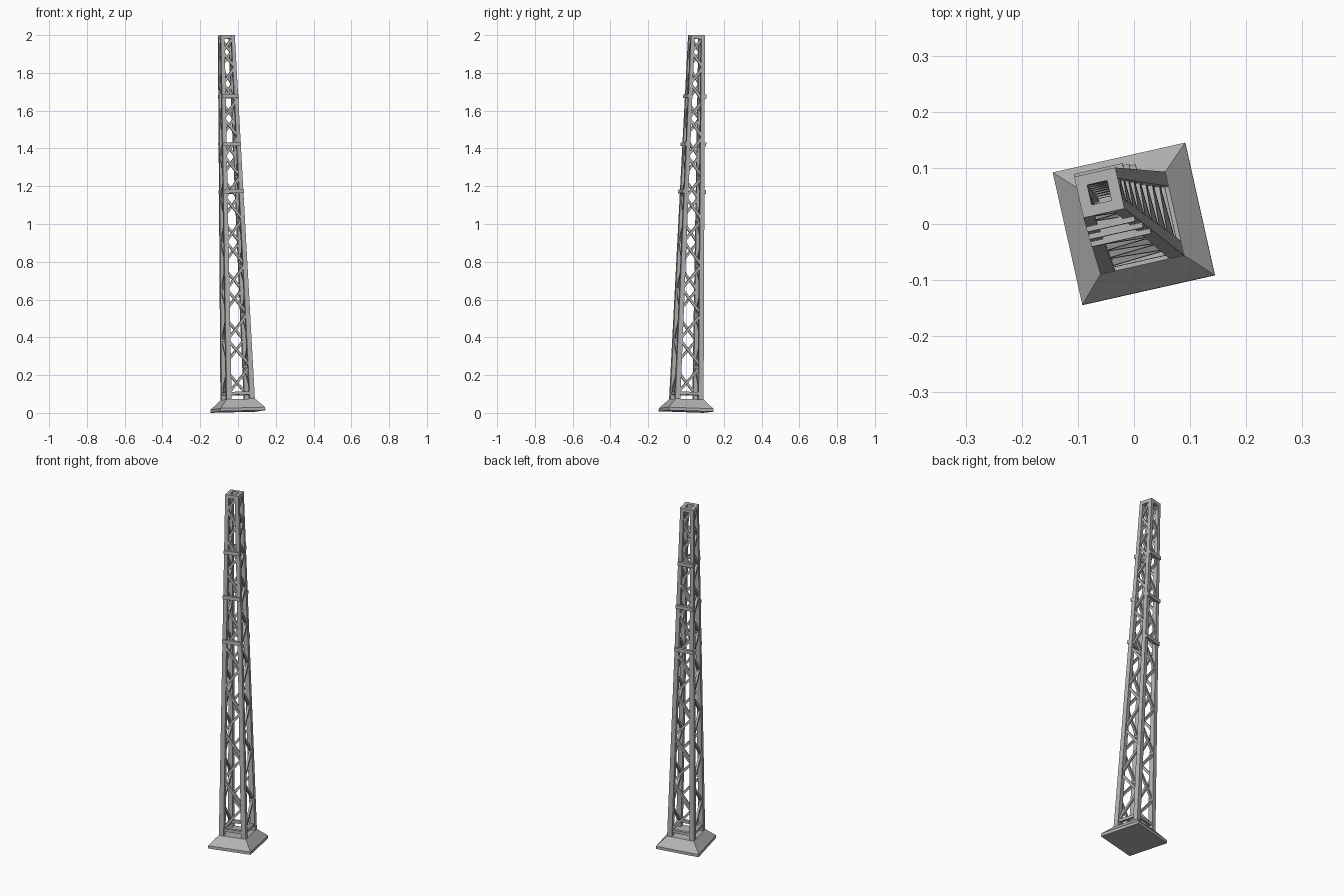
import bpy, bmesh, math
from mathutils import Vector, Matrix

if "Cube" in bpy.data.objects:
    bpy.data.objects.remove(bpy.data.objects["Cube"], do_unlink=True)

steel = bpy.data.materials.new("steel_grey")
steel.use_nodes = True
GREY = (0.45, 0.45, 0.45, 1)
steel.diffuse_color = GREY
steel.node_tree.nodes["Principled BSDF"].inputs["Base Color"].default_value = GREY

HEIGHT, PLINTH_TOP, SLAB_TOP = 1.994, 0.064, 0.016

# Whole mast is turned about its axis, then leans to the back right
LEAN = Vector((0, 0, 1)).rotation_difference(Vector((-0.062, 0.056, 2.0)))
PLACE = (Matrix.Translation((0, 0, 0.0073)) @ LEAN.to_matrix().to_4x4()
         @ Matrix.Rotation(math.radians(12.65), 4, 'Z'))


def lerp_height(z, low, high):
    return low + (high - low) * (z - PLINTH_TOP) / (HEIGHT - PLINTH_TOP)


def outer(z):
    return lerp_height(z, 0.0765, 0.0375)


def leg_half(z):
    return lerp_height(z, 0.0135, 0.0098)


def finish(name, bm):
    bmesh.ops.recalc_face_normals(bm, faces=bm.faces)
    mesh = bpy.data.meshes.new(name)
    bm.to_mesh(mesh)
    bm.free()
    mesh.materials.append(steel)
    obj = bpy.data.objects.new(name, mesh)
    obj.matrix_world = PLACE
    bpy.context.collection.objects.link(obj)


def loft(bm, sections):
    """Square sections (x, y, z, half width) joined into one solid."""
    rings = []
    for x, y, z, h in sections:
        rings.append([bm.verts.new((x + i * h, y + j * h, z))
                      for i, j in ((-1, -1), (1, -1), (1, 1), (-1, 1))])
    for a, b in zip(rings, rings[1:]):
        for k in range(4):
            n = (k + 1) % 4
            bm.faces.new((a[k], a[n], b[n], b[k]))
    bm.faces.new(rings[0])
    bm.faces.new(rings[-1])


def beam(bm, a, b, width, depth, turn):
    """Bar from a to b on the front side, depth along y, turned about z."""
    a, b = Vector(a), Vector(b)
    along = (b - a).normalized()
    deep = (Vector((0, 1, 0)) - along * along.y).normalized()
    wide = along.cross(deep)
    frame = Matrix((along, deep, wide)).transposed().to_4x4()
    size = Matrix.Diagonal(((b - a).length, depth, width, 1))
    bmesh.ops.create_cube(bm, size=1, matrix=Matrix.Rotation(turn, 4, 'Z')
                          @ Matrix.Translation((a + b) / 2) @ frame @ size)


# Footing: thin slab with a sloped top
bm = bmesh.new()
loft(bm, [(0, 0, 0, 0.121), (0, 0, SLAB_TOP, 0.121), (0, 0, PLINTH_TOP, 0.0765)])
finish("footing", bm)

# Four tapered corner legs
bm = bmesh.new()
for sx in (-1, 1):
    for sy in (-1, 1):
        loft(bm, [(sx * (outer(z) - leg_half(z)), sy * (outer(z) - leg_half(z)),
                   z, leg_half(z)) for z in (PLINTH_TOP, HEIGHT)])
finish("corner_legs", bm)

# Zigzag lacing on all four sides, panels shorter towards the top
PANELS = 17
steps = [0.145 - 0.067 * i / (PANELS - 1) for i in range(PANELS)]
bottom, top = 0.095, HEIGHT - 0.012
scale = (top - bottom) / sum(steps)
levels = [bottom]
for s in steps:
    levels.append(levels[-1] + s * scale)


def corner(z, side):
    r = outer(z) - leg_half(z)
    return (side * r, -r, z)


lacing, rails = bmesh.new(), bmesh.new()
for quarter in range(4):
    turn = quarter * math.pi / 2
    for i in range(PANELS):
        side = 1 if i % 2 else -1
        beam(lacing, corner(levels[i], side), corner(levels[i + 1], -side),
             0.013, 0.012, turn)
    # Horizontal rails at the foot and head
    for z, w, d in ((bottom, 0.016, 0.016), (HEIGHT - 0.01, 0.02, 0.0195)):
        beam(rails, corner(z, -1), corner(z, 1), w, d, turn)
finish("lacing", lacing)
finish("end_rails", rails)

# Three raised cross bars on the front and back
bm = bmesh.new()
for z in (1.165, 1.415, 1.67):
    r = outer(z)
    for turn in (0, math.pi):
        beam(bm, (-r, -r - 0.001, z), (r, -r - 0.001, z), 0.02, 0.016, turn)
finish("cross_bars", bm)
